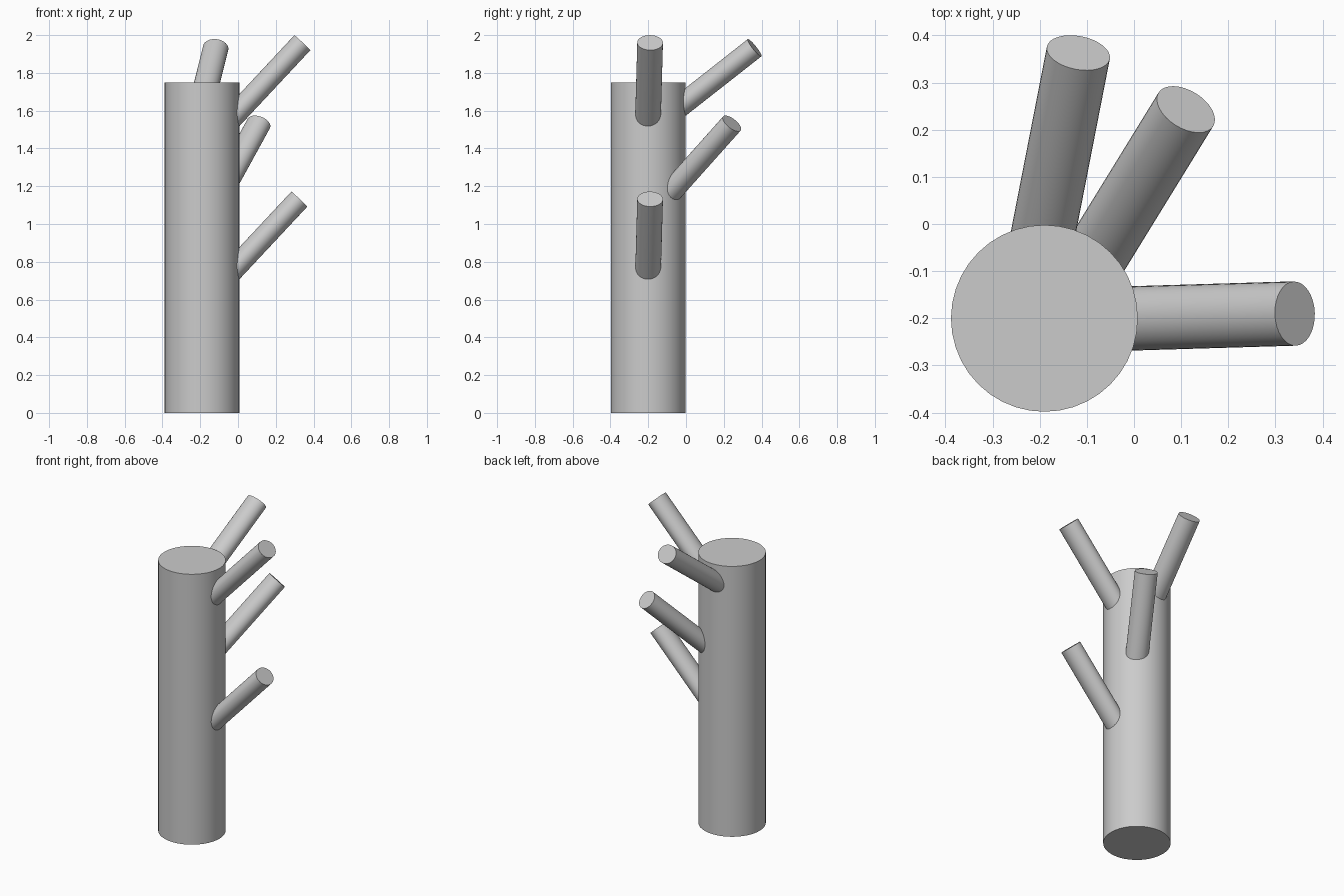
import bpy
import math
from mathutils import Vector, Matrix

if "Cube" in bpy.data.objects:
    bpy.data.objects.remove(bpy.data.objects["Cube"])

grey = bpy.data.materials.new("plain grey")
grey.diffuse_color = (0.6, 0.6, 0.6, 1)
grey.use_nodes = True
grey.node_tree.nodes["Principled BSDF"].inputs["Base Color"].default_value = grey.diffuse_color

TRUNK = Vector((-0.19, -0.20, 0))
TRUNK_R, TRUNK_H = 0.198, 1.75


def cylinder(name, sides, matrix):
    """Unit cylinder (radius 1, height 1, centred) placed by a matrix."""
    bpy.ops.mesh.primitive_cylinder_add(vertices=sides, radius=1, depth=1)
    ob = bpy.context.object
    ob.name = name
    ob.data.transform(matrix)
    ob.data.materials.append(grey)
    bpy.ops.object.shade_smooth_by_angle(angle=math.radians(30))
    return ob


def branch(name, tip, direction):
    """Slightly oval peg from just inside the trunk out to its tip."""
    tip, d = Vector(tip), Vector(direction).normalized()
    # walk back from the tip until the axis lies well inside the trunk
    length = 0.0
    while True:
        base = tip - d * length
        if (base - TRUNK).xy.length < TRUNK_R - 0.08 or length > 1:
            break
        length += 0.005
    side = d.cross(Vector((0, 0, 1))).normalized()
    up = side.cross(d)
    mid = (tip + base) / 2
    m = Matrix((side * 0.068, up * 0.058, d * length)).transposed().to_4x4()
    # keep the basis right handed so normals face outwards
    if m.determinant() < 0:
        m = m @ Matrix.Scale(-1, 4, Vector((1, 0, 0)))
    return cylinder(name, 32, Matrix.Translation(mid) @ m)


# Upright trunk
cylinder("trunk", 40,
         Matrix.Translation(TRUNK + Vector((0, 0, TRUNK_H / 2)))
         @ Matrix.Diagonal((TRUNK_R, TRUNK_R, TRUNK_H, 1)))

# Four rising branches
branch("upper_right_branch", (0.341, -0.19, 1.96), (1, 0.03, 1.07))
branch("lower_right_branch", (0.325, -0.19, 1.132), (1, 0.03, 1.07))
branch("upper_back_branch", (-0.118, 0.363, 1.933), (0.195, 1, 0.785))
branch("middle_diagonal_branch", (0.11, 0.243, 1.532), (0.615, 1, 1.12))
